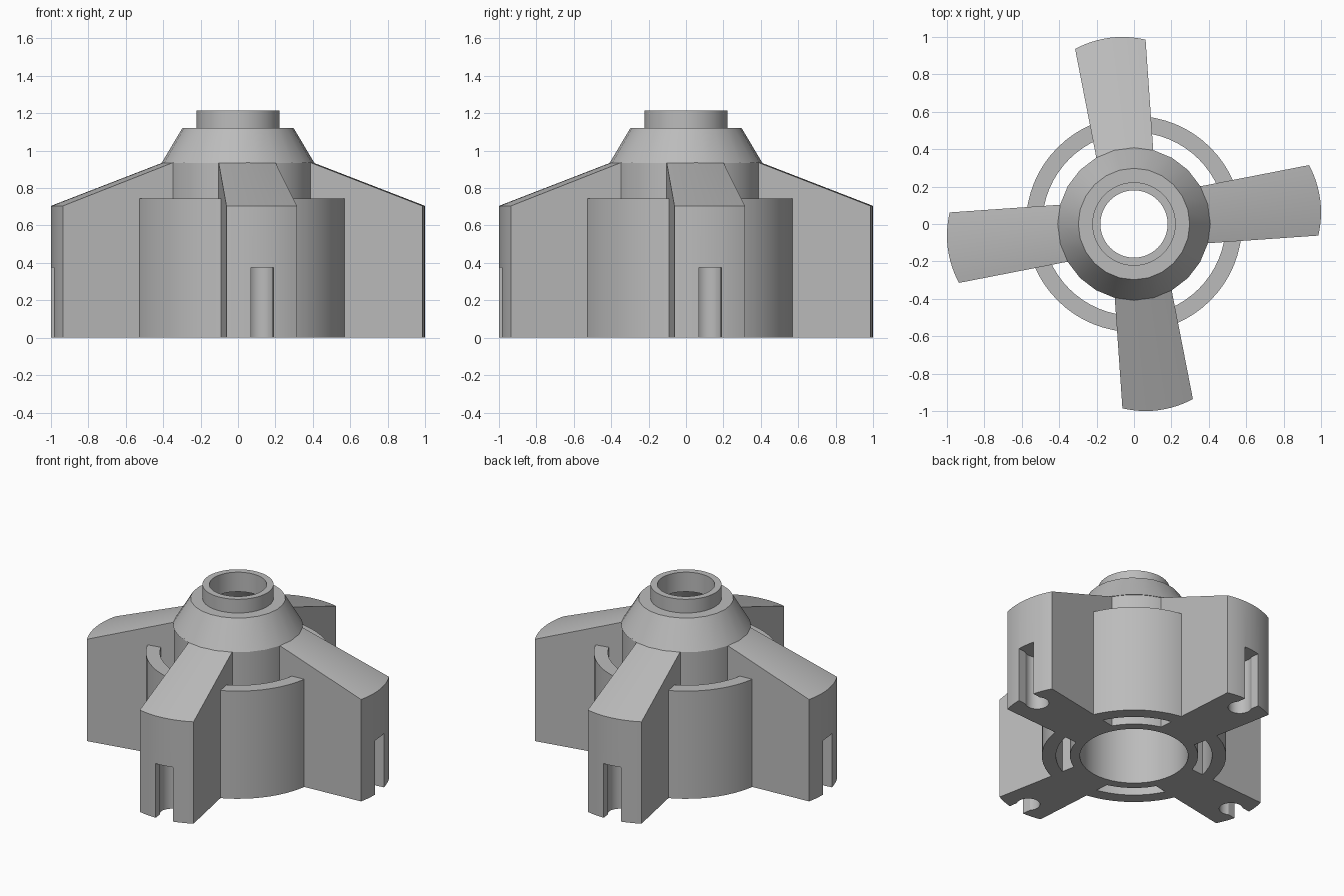
import bpy, bmesh
from math import sin, cos, pi, radians, sqrt, asin

cube = bpy.data.objects.get("Cube")
if cube:
    bpy.data.objects.remove(cube)

grey = bpy.data.materials.new("light grey")
grey.use_nodes = True
grey.diffuse_color = (0.5, 0.5, 0.5, 1)
grey.node_tree.nodes["Principled BSDF"].inputs["Base Color"].default_value = (0.5, 0.5, 0.5, 1)


def finish(name, bm):
    bmesh.ops.recalc_face_normals(bm, faces=bm.faces)
    mesh = bpy.data.meshes.new(name)
    bm.to_mesh(mesh)
    bm.free()
    mesh.materials.append(grey)
    obj = bpy.data.objects.new(name, mesh)
    bpy.context.collection.objects.link(obj)
    return obj


def select(obj):
    bpy.ops.object.select_all(action='DESELECT')
    obj.select_set(True)
    bpy.context.view_layer.objects.active = obj


def smooth(obj):
    select(obj)
    bpy.ops.object.shade_smooth_by_angle(angle=radians(25))


def lathe(name, profile, sides):
    """Revolve a closed (radius, height) profile around z."""
    bm = bmesh.new()
    rings = [[bm.verts.new((r * cos(2 * pi * i / sides), r * sin(2 * pi * i / sides), z))
              for r, z in profile] for i in range(sides)]
    n = len(profile)
    for i in range(sides):
        a, b = rings[i], rings[(i + 1) % sides]
        for j in range(n):
            k = (j + 1) % n
            bm.faces.new((a[j], b[j], b[k], a[k]))
    smooth(finish(name, bm))


def prism(name, outline, bottom):
    """Stand an (x, y, top) outline on a flat bottom."""
    bm = bmesh.new()
    low = [bm.verts.new((x, y, bottom)) for x, y, z in outline]
    top = [bm.verts.new(p) for p in outline]
    n = len(outline)
    for i in range(n):
        k = (i + 1) % n
        bm.faces.new((low[i], low[k], top[k], top[i]))
    bm.faces.new(low[::-1])
    # the top is a strip between the inner and outer arcs
    for i in range(n // 2 - 1):
        bm.faces.new((top[i], top[i + 1], top[n - 2 - i], top[n - 1 - i]))
    return finish(name, bm)


# Central body: tube, conical shoulder, neck and outer ring
lathe("hub_tube", [(0.34, 0), (0.402, 0), (0.402, 0.94), (0.34, 0.94)], 48)
lathe("shoulder_cone", [(0.34, 0.935), (0.408, 0.935), (0.298, 1.12), (0.2, 1.12), (0.2, 1.08), (0.25, 1.08)], 24)
lathe("neck", [(0.18, 1.08), (0.223, 1.08), (0.223, 1.215), (0.18, 1.215)], 48)
lathe("outer_ring", [(0.49, 0), (0.578, 0), (0.578, 0.745), (0.49, 0.745)], 64)

# Fins: wedges with a curved end and a sloping top
STEPS = 12
inner, outer = [], []
for i in range(STEPS + 1):
    t = 2 * i / STEPS - 1
    y = 0.152 * t
    inner.append((sqrt(0.385 ** 2 - y * y), y, 0.943))
    a = t * asin(0.19 / 0.53)
    outer.append((0.474 + 0.53 * cos(a), 0.53 * sin(a), 0.705))

# Keyhole slot outline, open at the fin end
HOLE, MOUTH, CENTRE = 0.074, 0.061, 0.9
start = asin(MOUTH / HOLE)
slot = [(1.1, MOUTH)]
for i in range(25):
    a = start + (2 * pi - 2 * start) * i / 24
    slot.append((CENTRE + HOLE * cos(a), HOLE * sin(a)))
slot.append((1.1, -MOUTH))


def make_cutter():
    bm = bmesh.new()
    low = [bm.verts.new((x, y, -0.1)) for x, y in slot]
    face = bm.faces.new(low)
    grown = bmesh.ops.extrude_face_region(bm, geom=[face])
    moved = [v for v in grown["geom"] if isinstance(v, bmesh.types.BMVert)]
    bmesh.ops.translate(bm, verts=moved, vec=(0, 0, 0.475))
    return finish("slot_cutter", bm)


cutter = make_cutter()
cutter.hide_render = True
fin = prism("left_fin", outer + inner[::-1], 0)
cut = fin.modifiers.new("keyhole_slot", 'BOOLEAN')
cut.operation = 'DIFFERENCE'
cut.solver = 'EXACT'
cut.object = cutter
select(fin)
bpy.ops.object.modifier_apply(modifier=cut.name)
bpy.data.objects.remove(cutter)
smooth(fin)
fin.rotation_euler.z = radians(7.5)

# Repeat the fin around the hub
for i, name in enumerate(("back_fin", "right_fin", "front_fin"), 1):
    copy = fin.copy()
    copy.name = name
    copy.rotation_euler.z = radians(7.5 + 90 * i)
    bpy.context.collection.objects.link(copy)
